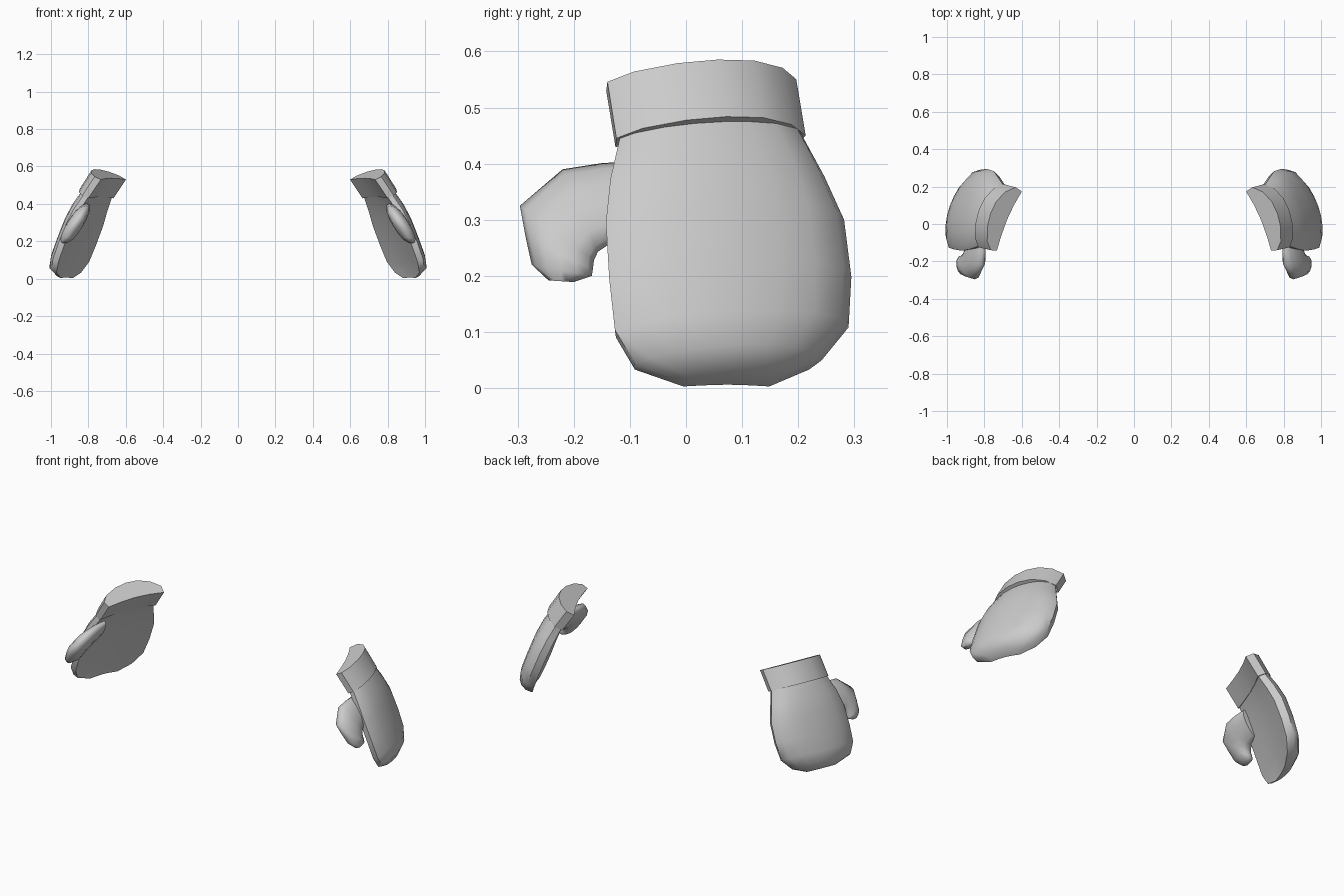
import bpy, bmesh, math
from mathutils import Vector

if "Cube" in bpy.data.objects:
    bpy.data.objects.remove(bpy.data.objects["Cube"])

# Tilted mitten frame: V points out through the back of the hand
V = Vector((0.82, 0.347, 0.455))

# Cross-section (position across the width, thickness offset): back of hand, then palm
HAND = [(0, .03), (.06, .055), (.2, .083), (.35, .1), (.5, .108), (.65, .108), (.8, .1),
        (.94, .075), (1, .04), (.97, 0), (.75, .008), (.5, .013), (.25, .008), (.03, 0)]
CUFF = [(0, .035), (.1, .075), (.3, .108), (.5, .122), (.7, .118), (.88, .09), (1, .045),
        (.98, 0), (.75, .012), (.5, .016), (.25, .01), (.03, 0)]

# Rows: height on the palm, front y, back y, palm plane distance, thickness factor
HAND_ROWS = [(.50, -.11, .18, .807, .8), (.432, -.117, .207, .815, .85),
             (.36, -.133, .245, .814, .95), (.282, -.141, .28, .808, 1),
             (.18, -.135, .293, .797, 1), (.09, -.125, .288, .785, 1),
             (.033, -.09, .24, .779, .9), (.003, -.003, .16, .777, .55)]
CUFF_ROWS = [(.53, -.14, .193, .793, 1), (.43, -.124, .21, .808, .97)]

# Thumb: outer edge (y, z), inner edge (y, z), half thickness
THUMB = [(-.08, .405, -.08, .27, .034), (-.15, .401, -.135, .258, .042),
         (-.22, .39, -.157, .243, .047), (-.296, .325, -.164, .228, .047),
         (-.286, .27, -.166, .212, .043), (-.275, .22, -.168, .2, .034),
         (-.245, .192, -.2, .189, .015)]


def section_rings(section, rows):
    rings = []
    for z, y0, y1, d, k in rows:
        ring = []
        for t, v in section:
            v *= k
            y = y0 + t * (y1 - y0) - .347 * .035 * k
            x = (d - .347 * y - .455 * z) / .82
            ring.append(Vector((x, y, z)) + V * v)
        rings.append(ring)
    return rings


def thumb_rings(n=12):
    rings = []
    for ya, za, yb, zb, th in THUMB:
        ring = []
        for i in range(n):
            a = 2 * math.pi * i / n
            c = math.cos(a)
            y = (ya + yb) / 2 + c * (ya - yb) / 2
            z = (za + zb) / 2 + c * (za - zb) / 2
            x = .866 - .56 * (z - .3) + math.sin(a) * th
            ring.append(Vector((x, y, z)))
        rings.append(ring)
    return rings


def loft(name, rings, side, angle):
    bm = bmesh.new()
    vs = [[bm.verts.new((p.x * side, p.y, p.z)) for p in r] for r in rings]
    n = len(vs[0])
    for a, b in zip(vs, vs[1:]):
        for i in range(n):
            j = (i + 1) % n
            bm.faces.new((a[i], a[j], b[j], b[i]))
    bm.faces.new(vs[0])
    bm.faces.new(vs[-1])
    bmesh.ops.recalc_face_normals(bm, faces=bm.faces[:])
    me = bpy.data.meshes.new(name)
    bm.to_mesh(me)
    bm.free()
    ob = bpy.data.objects.new(name, me)
    bpy.context.collection.objects.link(ob)
    bpy.ops.object.select_all(action='DESELECT')
    ob.select_set(True)
    bpy.context.view_layer.objects.active = ob
    bpy.ops.object.shade_smooth_by_angle(angle=math.radians(angle))
    return ob


# The pair of mittens
for label, side in (("right", 1), ("left", -1)):
    loft(label + "_mitten_hand", section_rings(HAND, HAND_ROWS), side, 50)
    loft(label + "_mitten_cuff", section_rings(CUFF, CUFF_ROWS), side, 40)
    loft(label + "_mitten_thumb", thumb_rings(), side, 60)
